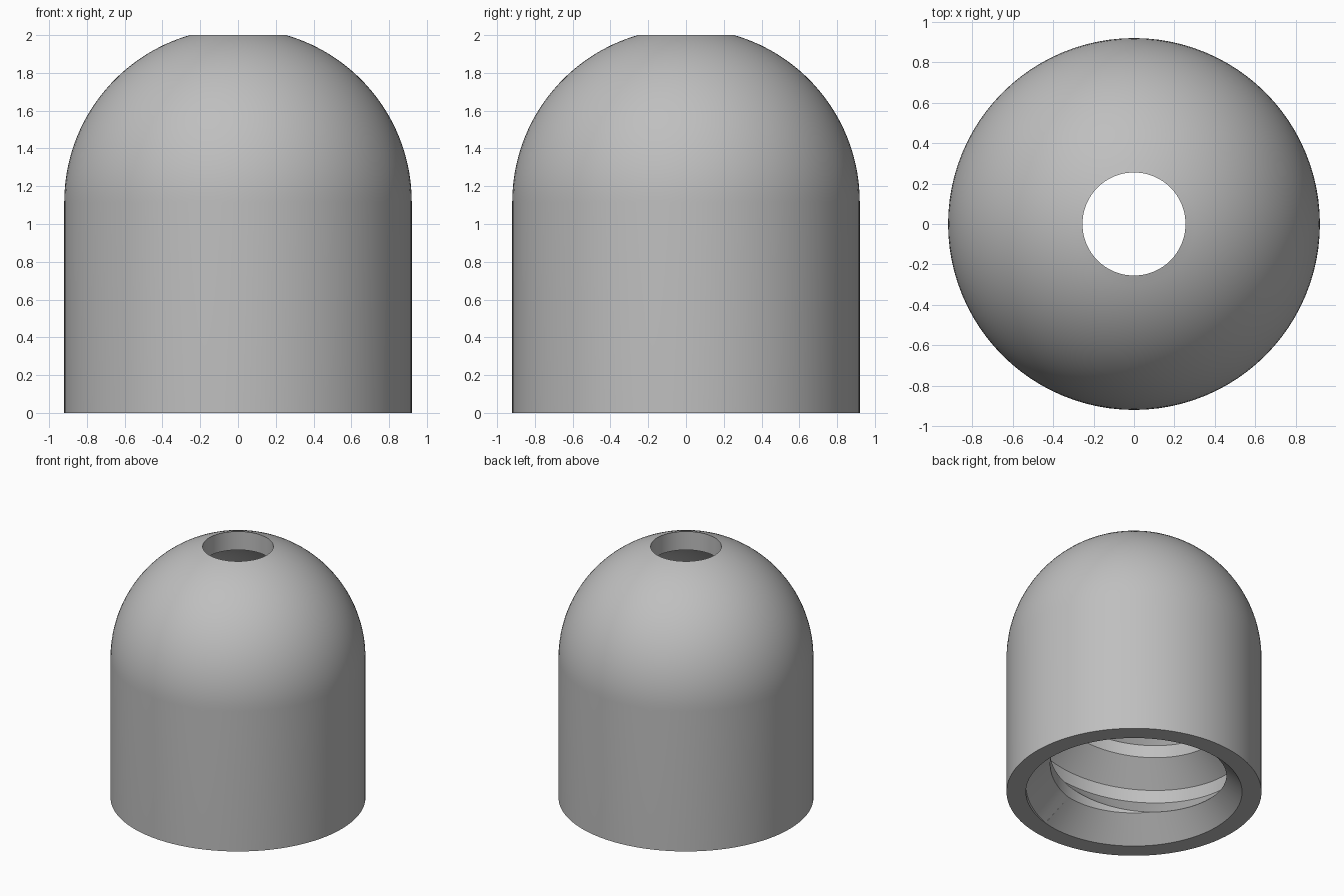
import bpy, bmesh
from math import sin, cos, pi, sqrt, asin

cube = bpy.data.objects.get("Cube")
if cube:
    bpy.data.objects.remove(cube)

SIDES = 96
OUTER, INNER, CREST, HOLE = 0.92, 0.78, 0.605, 0.255
DOME_Z = 2 - sqrt(OUTER ** 2 - HOLE ** 2)   # centre of both dome spheres
PITCH, FLAT = 0.554, 0.1
DEPTH = INNER - CREST

grey = bpy.data.materials.new("plain_grey")
grey.use_nodes = True
grey.diffuse_color = (0.52, 0.52, 0.52, 1)
grey.node_tree.nodes["Principled BSDF"].inputs["Base Color"].default_value = grey.diffuse_color


def skin(name, column):
    """Sweep a column of (radius, z) points, which may vary with angle, round z."""
    bm = bmesh.new()
    rows = []
    for i in range(SIDES + 1):
        a = 2 * pi * i / SIDES
        rows.append([bm.verts.new((r * cos(a), r * sin(a), z)) for r, z in column(a)])
    for p, q in zip(rows, rows[1:]):
        for j in range(len(p) - 1):
            bm.faces.new((p[j], p[j + 1], q[j + 1], q[j]))
    bmesh.ops.remove_doubles(bm, verts=bm.verts, dist=1e-4)
    bmesh.ops.dissolve_degenerate(bm, edges=bm.edges, dist=1e-5)
    mesh = bpy.data.meshes.new(name)
    bm.to_mesh(mesh)
    bm.free()
    mesh.materials.append(grey)
    obj = bpy.data.objects.new(name, mesh)
    bpy.context.collection.objects.link(obj)
    bpy.ops.object.select_all(action="DESELECT")
    obj.select_set(True)
    bpy.context.view_layer.objects.active = obj
    bpy.ops.object.shade_smooth_by_angle(angle=pi / 6)


def arc(radius, steps=24):
    """Dome profile from the equator up to the edge of the hole."""
    end = pi / 2 - asin(HOLE / radius)
    return [(radius * cos(end * k / steps), DOME_Z + radius * sin(end * k / steps))
            for k in range(steps + 1)]


# Outer wall, dome, top hole, inner dome and bottom rim
def shell_column(angle):
    return arc(INNER) + arc(OUTER)[::-1] + [(OUTER, 0), (INNER, 0)]


# Helical trapezoid thread, chamfered at the mouth
def thread_column(angle):
    base = 0.03 + PITCH * (angle / (2 * pi) - 303 / 360)
    points = []
    for turn in range(-3, 6):
        z = base + turn * PITCH
        points += [(INNER, z), (CREST, z + DEPTH), (CREST, z + DEPTH + FLAT),
                   (INNER, z + 2 * DEPTH + FLAT)]

    def radius(z):
        for (r0, z0), (r1, z1) in zip(points, points[1:]):
            if z0 <= z <= z1:
                return r0 + (r1 - r0) * (z - z0) / (z1 - z0)
        return INNER

    low, high = 0.0, DEPTH + 0.01
    for step in range(30):
        mid = (low + high) / 2
        if radius(mid) + mid >= INNER - 1e-6:
            high = mid
        else:
            low = mid
    start = (INNER - high, high)
    stop = (radius(DOME_Z), DOME_Z)
    wall = [start if z < high else stop if z > DOME_Z else (r, z) for r, z in points]
    return [(INNER, 0), start] + wall + [stop, (INNER, DOME_Z)]


skin("dome_shell", shell_column)
skin("threaded_bore", thread_column)
